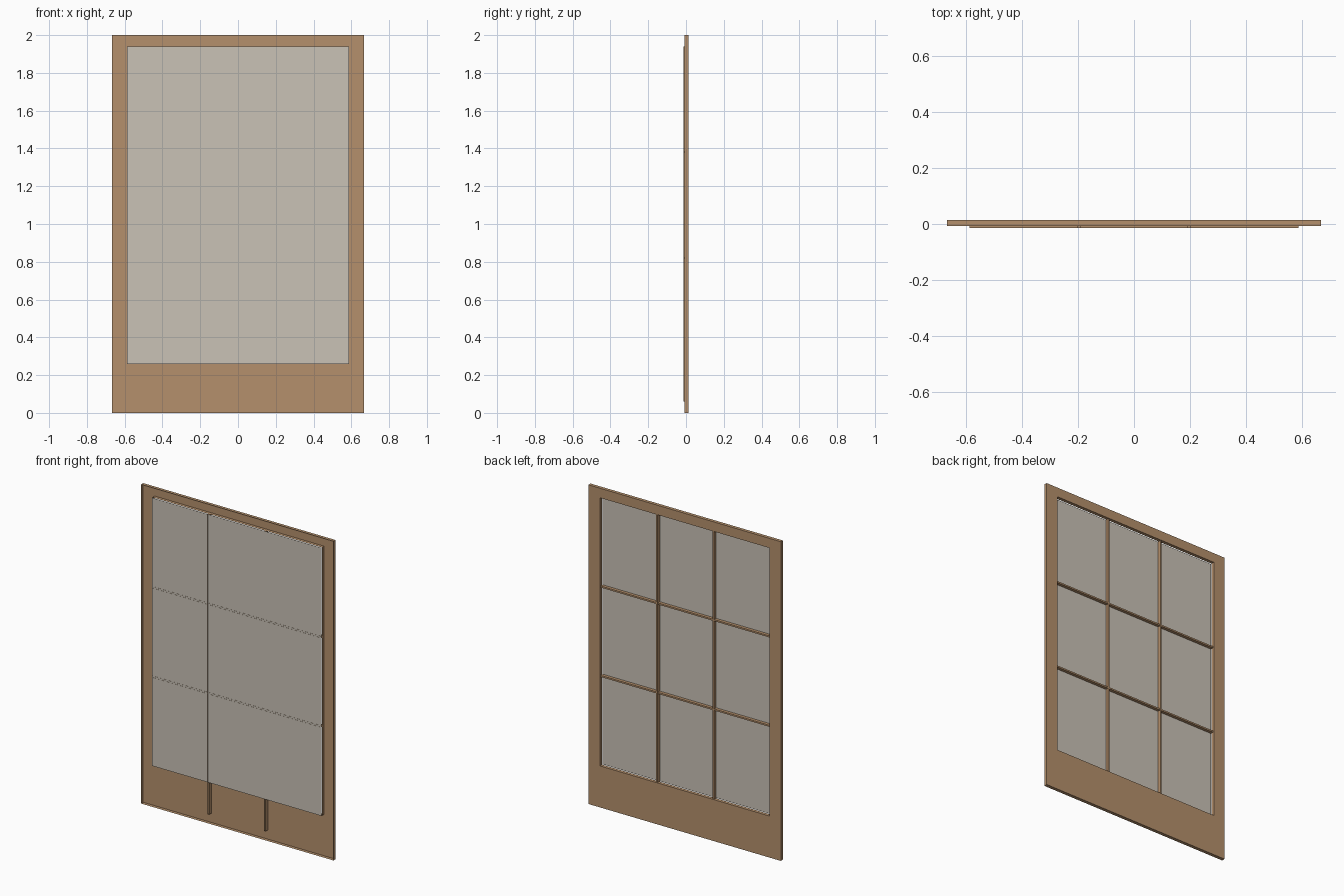
import bpy
import bmesh

cube = bpy.data.objects.get("Cube")
if cube:
    bpy.data.objects.remove(cube, do_unlink=True)


def material(name, color):
    m = bpy.data.materials.new(name)
    m.use_nodes = True
    m.diffuse_color = color
    m.node_tree.nodes["Principled BSDF"].inputs["Base Color"].default_value = color
    return m


wood = material("light_wood", (0.46, 0.28, 0.15, 1))
paper = material("rice_paper", (0.59, 0.54, 0.47, 1))


def corners(bm, x0, x1, z0, z1, y):
    return [bm.verts.new((x, y, z)) for x, z in ((x0, z0), (x0, z1), (x1, z1), (x1, z0))]


def sheet(name, rect, y_back, mat, y_front=None, hole=None):
    """Back sheet, optionally with a hole, and walls running to an open front."""
    bm = bmesh.new()
    outer = corners(bm, *rect, y_back)
    if hole:
        inner = corners(bm, *hole, y_back)
        for i in range(4):
            j = (i + 1) % 4
            bm.faces.new((outer[i], outer[j], inner[j], inner[i]))
    else:
        bm.faces.new(outer)
    if y_front is not None:
        rim = [e for e in bm.edges if e.is_boundary]
        made = bmesh.ops.extrude_edge_only(bm, edges=rim)["geom"]
        for v in made:
            if isinstance(v, bmesh.types.BMVert):
                v.co.y = y_front
    bmesh.ops.recalc_face_normals(bm, faces=bm.faces[:])
    # The back sheet looks backwards
    bm.faces.ensure_lookup_table()
    if bm.faces[0].normal.y < 0:
        bmesh.ops.reverse_faces(bm, faces=bm.faces[:])
    mesh = bpy.data.meshes.new(name)
    bm.to_mesh(mesh)
    bm.free()
    mesh.materials.append(mat)
    obj = bpy.data.objects.new(name, mesh)
    bpy.context.collection.objects.link(obj)
    return obj


# Outer frame with a tall opening and a deep bottom rail
W, H = 0.667, 2.0
PX, PZ0, PZ1 = 0.587, 0.26, 1.94
opening = (-PX, PX, PZ0, PZ1)
sheet("door_frame", (-W, W, 0, H), 0.014, wood, -0.007, opening)

# Paper panel across the opening
sheet("paper_panel", opening, -0.0125, paper)

# Thin lattice channels dividing the panel into thirds
T = 0.005
BACK, FRONT = 0.008, -0.014
for side, x in (("right", -PX / 3), ("left", PX / 3)):
    sheet(side + "_upright_bar", (x - T, x + T, 0.06, PZ1), BACK, wood, FRONT)
for k, level in ((1, "lower"), (2, "upper")):
    z = PZ0 + (PZ1 - PZ0) * k / 3
    sheet(level + "_cross_bar", (-PX, PX, z - T, z + T), BACK - 0.001, wood, FRONT + 0.0005)
